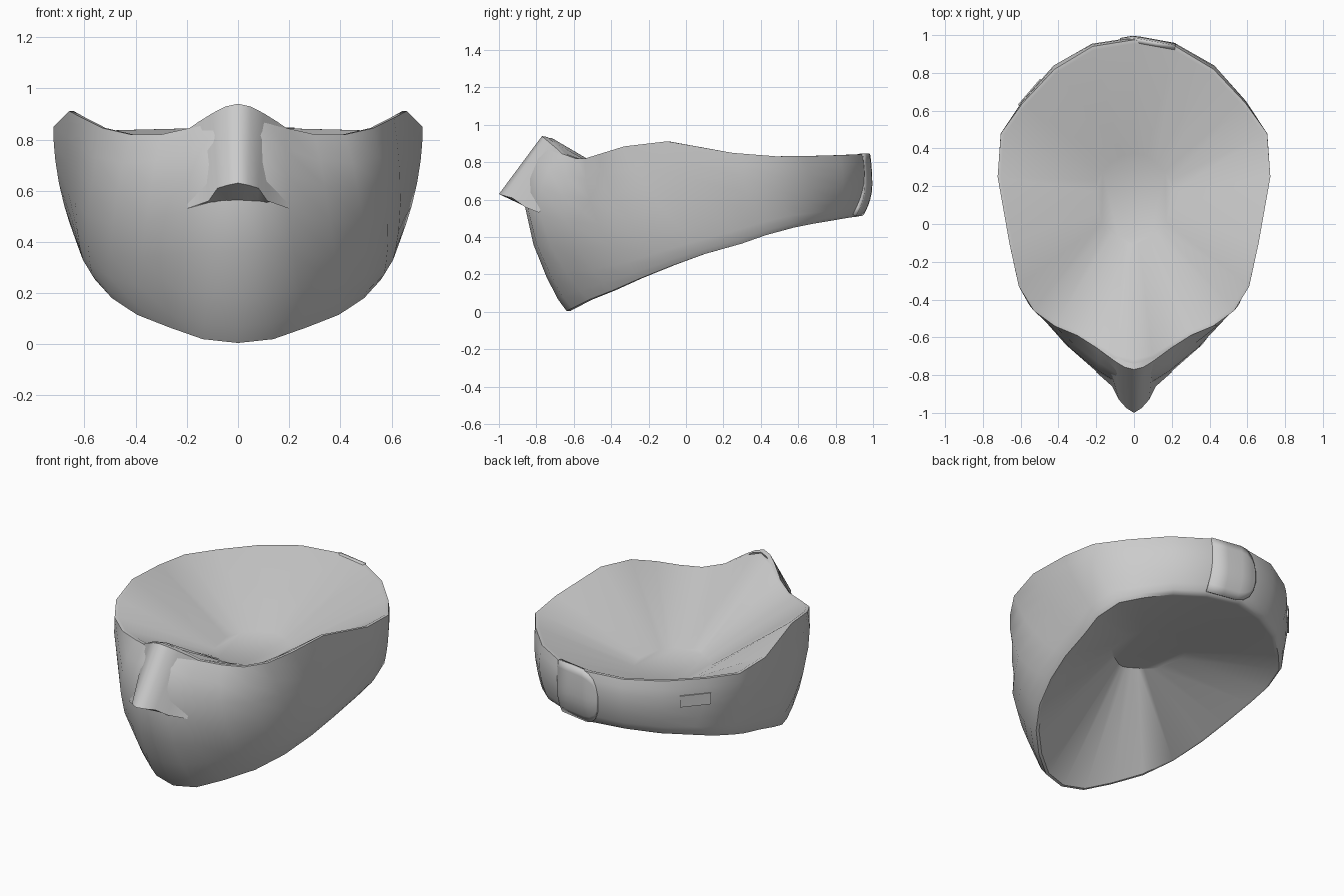
import bpy, bmesh, math
from mathutils import Vector, Matrix

if "Cube" in bpy.data.objects:
    bpy.data.objects.remove(bpy.data.objects["Cube"])


def finish(name, bm, angle=45):
    bmesh.ops.recalc_face_normals(bm, faces=bm.faces)
    me = bpy.data.meshes.new(name)
    bm.to_mesh(me)
    bm.free()
    ob = bpy.data.objects.new(name, me)
    bpy.context.collection.objects.link(ob)
    bpy.ops.object.select_all(action='DESELECT')
    ob.select_set(True)
    bpy.context.view_layer.objects.active = ob
    bpy.ops.object.shade_smooth_by_angle(angle=math.radians(angle))
    return ob


def loft(bm, rows, closed):
    vs = [[bm.verts.new(p) for p in r] for r in rows]
    for a, b in zip(vs, vs[1:]):
        n = len(a)
        for i in range(n if closed else n - 1):
            j = (i + 1) % n
            bm.faces.new((a[i], a[j], b[j], b[i]))
    return vs


def mirror_x(half):
    # half starts at x = 0; returns the points from -x to +x
    return [Vector((-p[0], p[1], p[2])) for p in half[:0:-1]] + [Vector(p) for p in half]


# Wrap: each column is top rim, middle and bottom rim, from front centre to back centre
columns = [
    ((0, -.74, .93), (0, -.86, .56), (0, -.65, .005)),
    ((.10, -.715, .90), (.10, -.845, .55), (.14, -.62, .02)),
    ((.19, -.66, .845), (.20, -.78, .52), (.27, -.53, .065)),
    ((.30, -.59, .82), (.36, -.64, .48), (.40, -.40, .115)),
    ((.42, -.54, .82), (.49, -.47, .47), (.50, -.25, .18)),
    ((.53, -.46, .845), (.585, -.32, .50), (.565, -.07, .25)),
    ((.61, -.33, .885), (.635, -.12, .55), (.60, .10, .31)),
    ((.66, -.10, .912), (.665, .10, .60), (.62, .30, .365)),
    ((.722, .25, .85), (.70, .33, .63), (.635, .43, .41)),
    ((.705, .48, .832), (.685, .50, .65), (.60, .58, .45)),
    ((.59, .64, .833), (.58, .66, .66), (.51, .68, .47)),
    ((.42, .82, .838), (.42, .84, .67), (.38, .80, .49)),
    ((.22, .94, .843), (.22, .95, .68), (.20, .89, .505)),
    ((0, .975, .845), (0, .985, .69), (0, .935, .51)),
]


def ring(t):
    # parabola through the three points of each column
    half = []
    for c in columns:
        a, b, d = map(Vector, c)
        half.append(a * (2 * (t - .5) * (t - 1)) + b * (4 * t * (1 - t)) + d * (2 * t * (t - .5)))
    return mirror_x(half)[:-1]


centre = Vector((0, .14, 0))


def inset(pts, f, z=None):
    out = []
    for p in pts:
        q = centre + (p - centre) * f
        q.z = p.z if z is None else z
        out.append(q)
    return out


top, bottom = ring(0), ring(1)
rows = [inset(top, .28, .568), inset(top, .975), top]
rows += [ring(t) for t in (.15, .3, .5, .7, .85, .95)]
rows += [inset(bottom, .985), inset(bottom, .96), inset(top, .28, .555)]
bm = bmesh.new()
vs = loft(bm, rows, True)
bm.faces.new(vs[0])
bm.faces.new(vs[-1])
finish("face_wrap", bm)

# Nose ridge: bridge edge, lower edge and tucked-in underside
bridge = [(0, -.77, .94), (.05, -.758, .929), (.10, -.727, .903), (.15, -.69, .872), (.19, -.661, .845)]
lower = [(0, -1, .63), (.04, -.975, .622), (.08, -.93, .61), (.115, -.86, .56), (.20, -.785, .53)]
tuck = [(x * .95, max(y, -.86) + .02, .555) for x, y, z in lower]
back = [(x * .95, y + .03, z - .005) for x, y, z in bridge]
bm = bmesh.new()
loft(bm, [mirror_x(r) for r in (back, bridge, lower, tuck)], False)
finish("nose_ridge", bm, 50)

# Rounded strap end overlapping at the back
sections = [(.22, 1), (.12, 1), (.03, 1), (-.01, .93), (-.045, .76), (-.065, .5), (-.075, .2)]
rows = []
for x, h in sections:
    row = []
    for k in range(9):
        t = (k / 4 - 1) * h
        y = .998 - .04 * abs(x) / .22 - (.012 if t > 0 else .05) * t * t
        row.append(Vector((x, y, .68 + .168 * t)))
    rows.append(row)
bm = bmesh.new()
loft(bm, rows, False)
strap = finish("strap_end", bm)
mod = strap.modifiers.new("thickness", 'SOLIDIFY')
mod.thickness = .025
mod.offset = -1

# Small fastening patch on the back left
bm = bmesh.new()
bmesh.ops.create_cube(bm, size=1, matrix=Matrix.Translation((-.545, .69, .71))
                      @ Matrix.Rotation(math.atan2(.14, .12), 4, 'Z')
                      @ Matrix.Diagonal((.18, .03, .07, 1)))
finish("fastening_patch", bm, 30)
